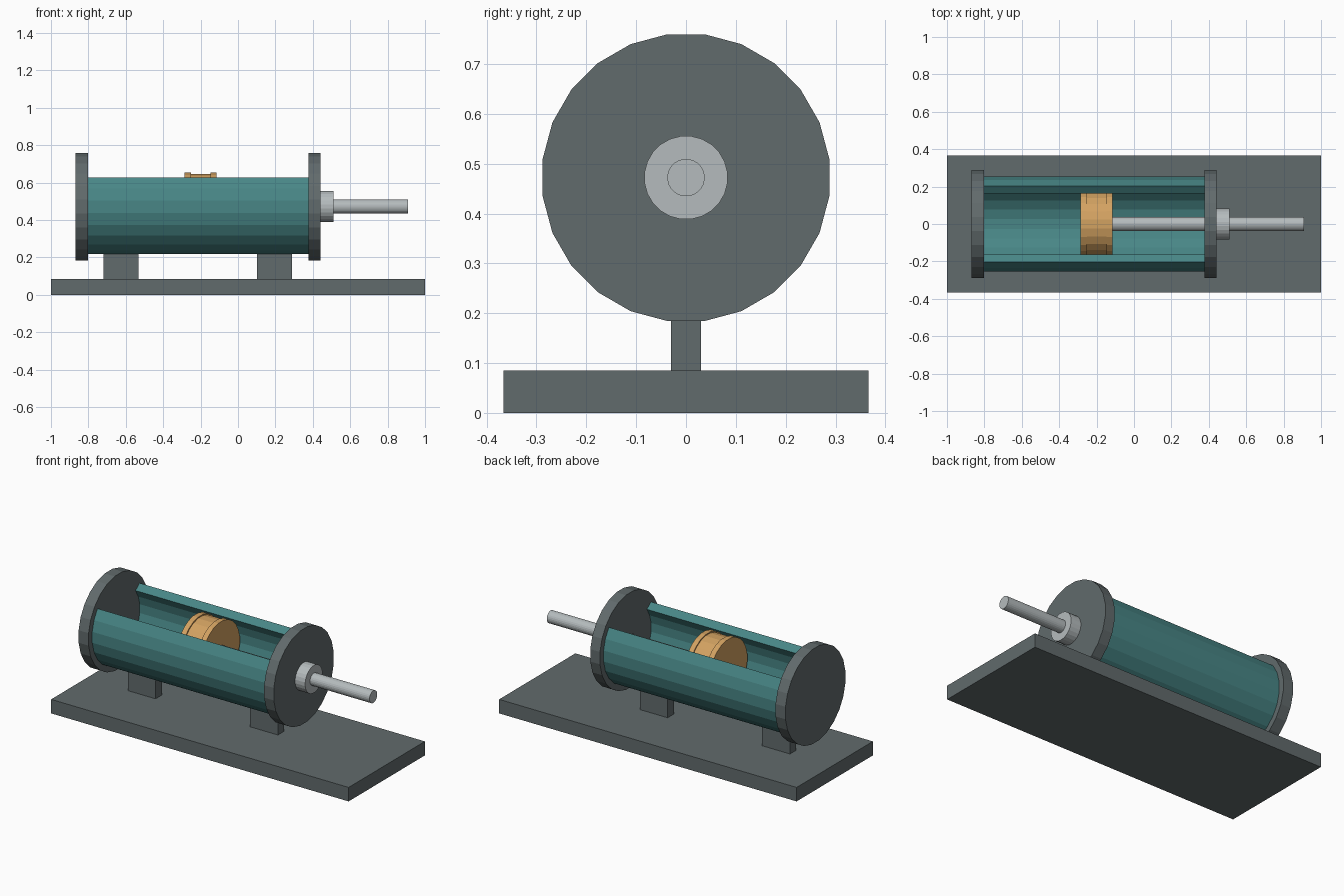
import bpy, bmesh
from math import sin, cos, radians

if "Cube" in bpy.data.objects:
    bpy.data.objects.remove(bpy.data.objects["Cube"])

AXIS_Z = 0.472
SIDES = 24
STEP = 360 / SIDES


def material(name, r, g, b):
    m = bpy.data.materials.new(name)
    m.diffuse_color = (r, g, b, 1)
    m.use_nodes = True
    m.node_tree.nodes["Principled BSDF"].inputs["Base Color"].default_value = m.diffuse_color
    return m


IRON = material("dark_iron", 0.12, 0.145, 0.15)
TEAL = material("teal_paint", 0.065, 0.24, 0.24)
BRASS = material("brass", 0.65, 0.36, 0.12)
STEEL = material("steel", 0.46, 0.50, 0.51)


def finish(name, bm, mat):
    bmesh.ops.recalc_face_normals(bm, faces=bm.faces)
    mesh = bpy.data.meshes.new(name)
    bm.to_mesh(mesh)
    bm.free()
    mesh.materials.append(mat)
    ob = bpy.data.objects.new(name, mesh)
    bpy.context.collection.objects.link(ob)
    return ob


def box(name, x0, x1, y0, y1, z0, z1, mat):
    bm = bmesh.new()
    bmesh.ops.create_cube(bm, size=1)
    for v in bm.verts:
        v.co.x = x1 if v.co.x > 0 else x0
        v.co.y = y1 if v.co.y > 0 else y0
        v.co.z = z1 if v.co.z > 0 else z0
    return finish(name, bm, mat)


def ring(bm, x, r, first, count):
    """Points around the cylinder axis, flat side up."""
    pts = []
    for k in range(count):
        a = radians(first + k * STEP)
        pts.append(bm.verts.new((x, r * cos(a), AXIS_Z + r * sin(a))))
    return pts


def bridge(bm, a, b, closed):
    n = len(a)
    for i in range(n if closed else n - 1):
        j = (i + 1) % n
        bm.faces.new((a[i], a[j], b[j], b[i]))


def turned(name, profile, mat):
    """Solid turned about the x axis from (x, radius) points."""
    bm = bmesh.new()
    rings = [ring(bm, x, r, STEP / 2, SIDES) for x, r in profile]
    for a, b in zip(rings, rings[1:]):
        bridge(bm, a, b, True)
    bm.faces.new(rings[0])
    bm.faces.new(rings[-1])
    return finish(name, bm, mat)


# Base plate and two support feet
box("base_plate", -1, 1, -0.366, 0.366, 0, 0.085, IRON)
for side, x0 in (("rear", -0.72), ("front", 0.102)):
    box(side + "_foot", x0, x0 + 0.187, -0.03, 0.03, 0.085, 0.225, IRON)

# End flanges
turned("rear_flange", [(-0.87, 0.29), (-0.803, 0.29)], IRON)
turned("front_flange", [(0.377, 0.29), (0.442, 0.29)], IRON)

# Barrel wall with seven upper facets left open as a window
bm = bmesh.new()
corners = [(-0.803, 0.255), (0.377, 0.255), (0.377, 0.205), (-0.803, 0.205)]
loops = [ring(bm, x, r, 142.5, SIDES - 6) for x, r in corners]
for i in range(4):
    bridge(bm, loops[i], loops[(i + 1) % 4], False)
for end in (0, -1):
    bm.faces.new([loop[end] for loop in loops])
finish("cutaway_barrel", bm, TEAL)

# Piston with a shallow groove between two raised rims
turned("piston", [(-0.285, 0.183), (-0.252, 0.183), (-0.252, 0.176),
                  (-0.147, 0.176), (-0.147, 0.183), (-0.115, 0.183)], BRASS)

# Rod and its gland
turned("piston_rod", [(-0.115, 0.0375), (0.91, 0.0375)], STEEL)
turned("rod_gland", [(0.442, 0.084), (0.51, 0.084)], STEEL)
